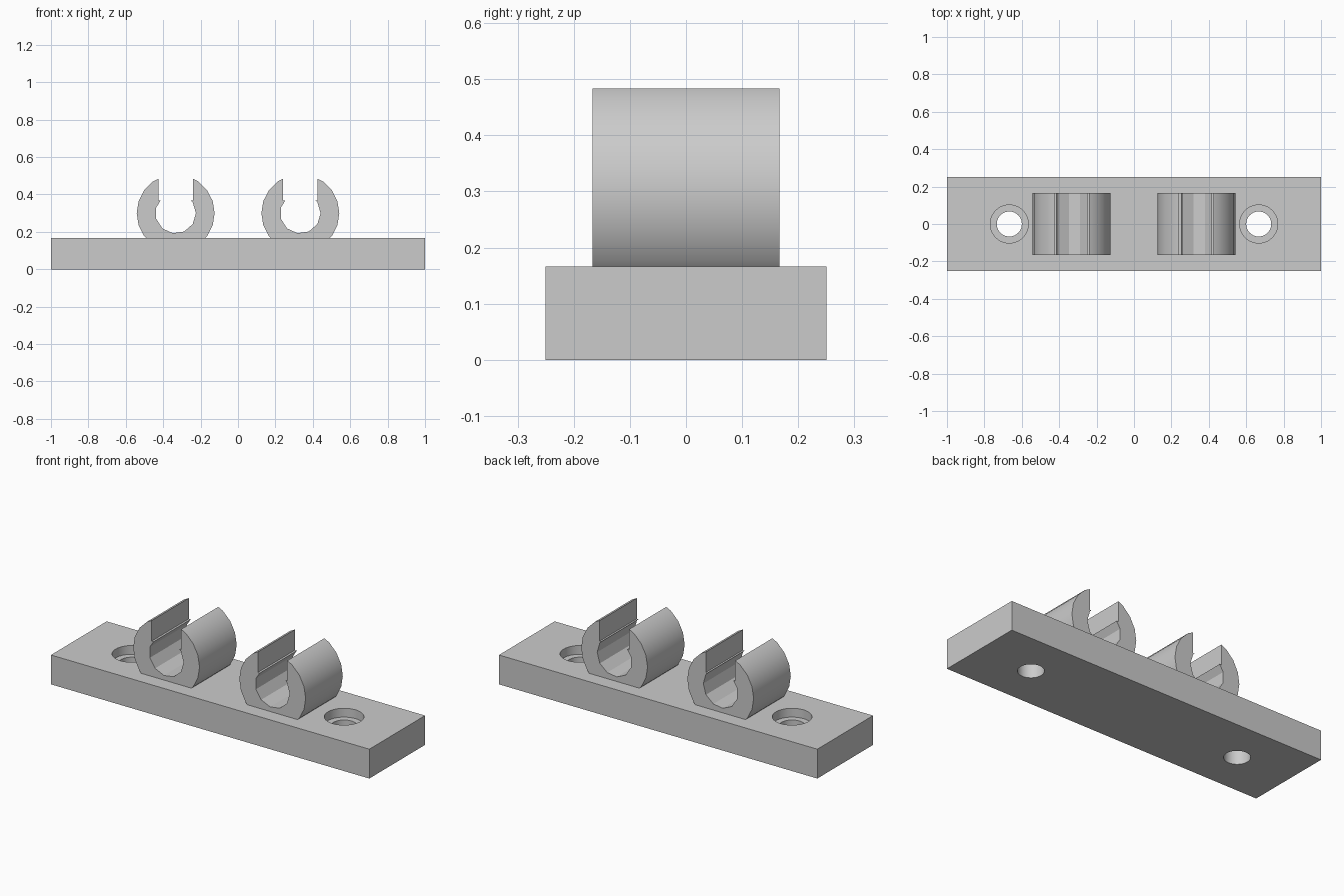
import bpy, bmesh, math

if "Cube" in bpy.data.objects:
    bpy.data.objects.remove(bpy.data.objects["Cube"])

grey = bpy.data.materials.new("plain grey")
grey.use_nodes = True
GREY = (0.6, 0.6, 0.6, 1)
grey.diffuse_color = GREY
grey.node_tree.nodes["Principled BSDF"].inputs["Base Color"].default_value = GREY

BASE_TOP = 1 / 6
RING_Z = 0.3


def ngon(cx, cy, radius, sides):
    steps = [2 * math.pi * i / sides for i in range(sides)]
    return [(cx + radius * math.cos(a), cy + radius * math.sin(a)) for a in steps]


def rect(x0, x1, y0, y1):
    return [(x0, y0), (x1, y0), (x1, y1), (x0, y1)]


def prism(name, outline, lo, hi, along="z"):
    """Extrude an outline from lo to hi along z (xy outline) or y (xz outline)."""
    bm = bmesh.new()
    place = (lambda p: (p[0], p[1], lo)) if along == "z" else (lambda p: (p[0], lo, p[1]))
    face = bm.faces.new([bm.verts.new(place(p)) for p in outline])
    moved = bmesh.ops.extrude_face_region(bm, geom=[face])["geom"]
    step = (0, 0, hi - lo) if along == "z" else (0, hi - lo, 0)
    bmesh.ops.translate(bm, vec=step, verts=[v for v in moved if isinstance(v, bmesh.types.BMVert)])
    bmesh.ops.recalc_face_normals(bm, faces=bm.faces)
    mesh = bpy.data.meshes.new(name)
    bm.to_mesh(mesh)
    bm.free()
    mesh.materials.append(grey)
    obj = bpy.data.objects.new(name, mesh)
    bpy.context.collection.objects.link(obj)
    return obj


def activate(obj):
    bpy.ops.object.select_all(action="DESELECT")
    obj.select_set(True)
    bpy.context.view_layer.objects.active = obj


def cut(obj, cutter):
    mod = obj.modifiers.new("cut", "BOOLEAN")
    mod.operation = "DIFFERENCE"
    mod.solver = "EXACT"
    mod.object = cutter
    activate(obj)
    bpy.ops.object.modifier_apply(modifier=mod.name)
    bpy.data.objects.remove(cutter)


def finish(obj):
    activate(obj)
    bpy.ops.object.shade_smooth_by_angle(angle=math.radians(30))


# Mounting plate with two counterbored screw holes
plate = prism("base_plate", rect(-1, 1, -0.25, 0.25), 0, BASE_TOP)
for x in (-2 / 3, 2 / 3):
    cut(plate, prism("screw_hole", ngon(x, 0, 0.067, 40), -0.1, 0.3))
    cut(plate, prism("counterbore", ngon(x, 0, 0.102, 40), BASE_TOP - 0.05, 0.3))
finish(plate)

# Two open-topped round clips
for side, x in (("right", -1 / 3), ("left", 1 / 3)):
    clip = prism(side + "_clip", ngon(x, RING_Z, 0.2083, 20), -1 / 6, 1 / 6, "y")
    cut(clip, prism("bore", ngon(x, RING_Z, 0.1083, 11), -0.3, 0.3, "y"))
    cut(clip, prism("slot", rect(x - 0.0925, x + 0.0925, 0.367, 0.7), -0.3, 0.3, "y"))
    cut(clip, prism("underside", rect(x - 0.4, x + 0.4, -0.1, BASE_TOP - 0.005), -0.3, 0.3, "y"))
    finish(clip)
